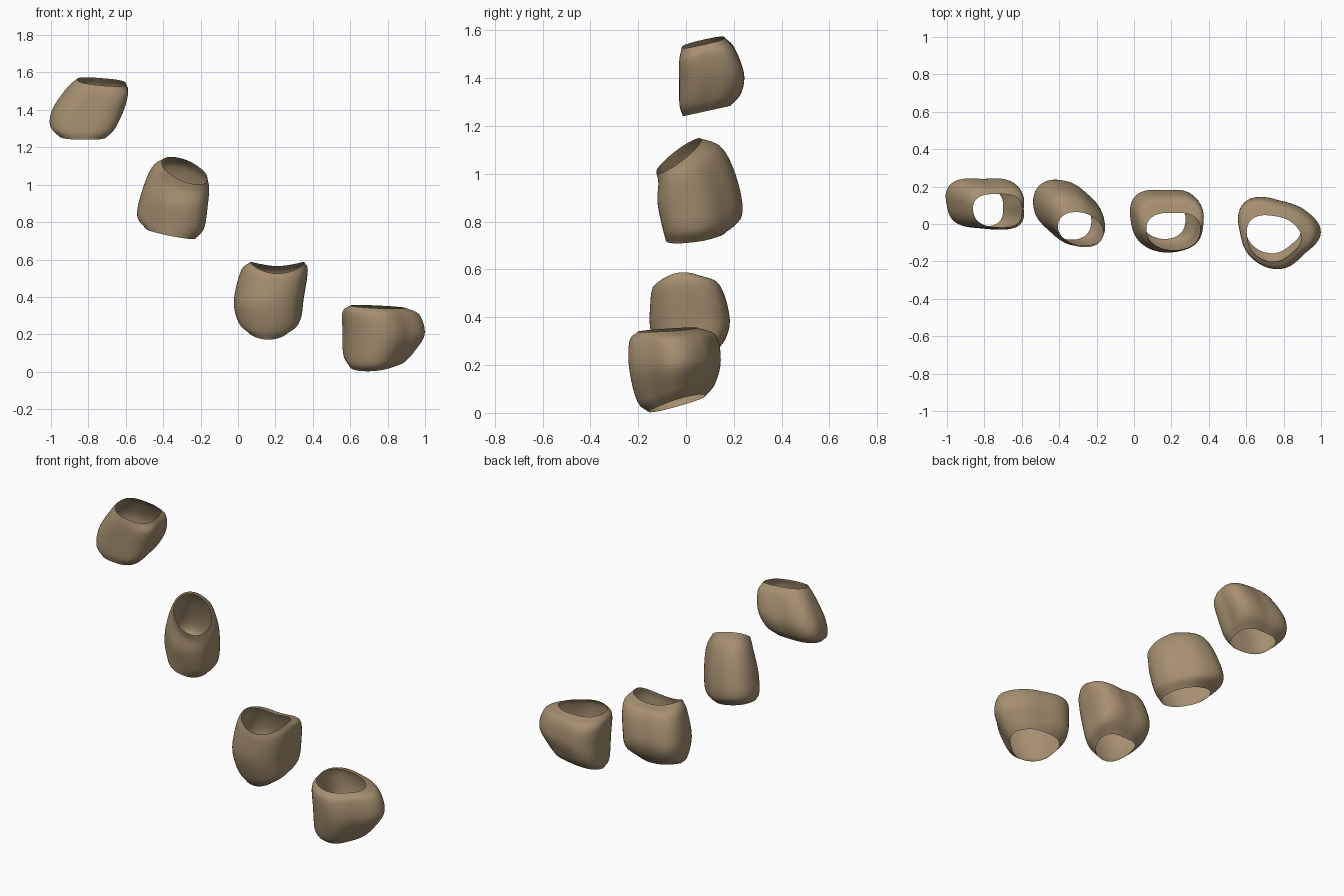
import bpy
import math

SEG, SUB = 64, 8          # points round each ring, steps between key rings
PROFILE_FADE = (0.6, 0.95, 1.0, 1.0, 0.65)   # how strongly each ring takes the profile

clay = bpy.data.materials.new("tan_brown")
clay.diffuse_color = (0.38, 0.28, 0.165, 1.0)


def spline(p0, p1, p2, p3, t):
    """Catmull-Rom value between p1 and p2."""
    return 0.5 * (2 * p1 + (p2 - p0) * t + (2 * p0 - 5 * p1 + 4 * p2 - p3) * t * t
                  + (3 * p1 - p0 - 3 * p2 + p3) * t ** 3)


def profile_radius(profile, angle):
    """Smooth periodic radius through eight values, one per 45 degrees."""
    f = (angle / (2 * math.pi)) * 8
    i = int(f)
    return spline(*[profile[(i + k) % 8] for k in (-1, 0, 1, 2)], f - i)


def smooth_rings(rings):
    """Interpolate the key rings from the top rim down to the bottom rim."""
    first = [2 * a - b for a, b in zip(rings[0], rings[1])]
    last = [2 * a - b for a, b in zip(rings[-1], rings[-2])]
    keys = [first] + [list(r) for r in rings] + [last]
    out = []
    for i in range(1, len(keys) - 2):
        for s in range(SUB):
            out.append([spline(*q, s / SUB) for q in zip(*keys[i - 1:i + 3])])
    out.append(keys[-2])
    return out


def bead(name, profile, rings):
    """Open rounded tube. Ring: centre xyz, half widths xy, slopes xy, saddle."""
    full = [tuple(r) + (f,) for r, f in zip(rings, PROFILE_FADE)]
    loops = smooth_rings(full)
    verts, faces = [], []
    for cx, cy, cz, hx, hy, sx, sy, bow, fade in loops:
        for j in range(SEG):
            a = 2 * math.pi * j / SEG
            r = 1 + (profile_radius(profile, a) - 1) * fade
            dx, dy = hx * r * math.cos(a), hy * r * math.sin(a)
            dz = sx * dx + sy * dy + bow * math.cos(a) ** 2
            verts.append((cx + dx, cy + dy, cz + dz))
    for i in range(len(loops) - 1):
        for j in range(SEG):
            k = (j + 1) % SEG
            faces.append((i * SEG + j, (i + 1) * SEG + j, (i + 1) * SEG + k, i * SEG + k))
    mesh = bpy.data.meshes.new(name)
    mesh.from_pydata(verts, [], faces)
    mesh.materials.append(clay)
    mesh.shade_smooth()
    obj = bpy.data.objects.new(name, mesh)
    bpy.context.collection.objects.link(obj)


# Highest bead, leaning to the right
bead("bead_top", (1, 1.2, 1, 1.2, 1, 1.02, 0.95, 1.18), [
    (-0.73, 0.07, 1.55, 0.13, 0.09, -0.08, 0.22, 0.0),
    (-0.75, 0.085, 1.50, 0.16, 0.115, -0.05, 0.22, 0.0),
    (-0.80, 0.105, 1.40, 0.185, 0.135, 0.0, 0.15, 0.0),
    (-0.83, 0.10, 1.31, 0.17, 0.128, 0.0, 0.2, 0.0),
    (-0.83, 0.085, 1.262, 0.13, 0.10, 0.0, 0.22, 0.0)])

# Second bead, steep slanted mouth
bead("bead_upper_middle", (1, 0.82, 0.95, 1.18, 1, 0.82, 0.96, 1.18), [
    (-0.285, -0.03, 1.075, 0.12, 0.095, -0.25, 0.65, 0.0),
    (-0.31, 0.02, 1.03, 0.15, 0.135, -0.2, 0.45, 0.0),
    (-0.34, 0.05, 0.92, 0.172, 0.168, -0.1, 0.2, 0.0),
    (-0.36, 0.068, 0.80, 0.172, 0.165, -0.15, 0.1, 0.0),
    (-0.36, 0.04, 0.738, 0.13, 0.125, -0.18, 0.1, 0.0)])

# Third bead, saddle-shaped mouth
bead("bead_lower_middle", (1, 1.18, 1, 1.18, 1, 1.0, 1, 1.05), [
    (0.21, -0.04, 0.545, 0.143, 0.10, 0.0, 0.2, 0.04),
    (0.195, -0.005, 0.505, 0.175, 0.143, 0.0, 0.2, 0.03),
    (0.165, 0.015, 0.38, 0.182, 0.165, 0.0, 0.15, 0.0),
    (0.165, 0.025, 0.27, 0.165, 0.14, 0.0, 0.3, 0.0),
    (0.16, 0.015, 0.205, 0.115, 0.095, 0.0, 0.35, 0.02)])

# Lowest bead, with a pointed right side
bead("bead_bottom", (1, 0.88, 0.9, 1.25, 1, 1.0, 1.02, 0.84), [
    (0.75, -0.075, 0.347, 0.145, 0.125, -0.04, 0.06, 0.0),
    (0.77, -0.055, 0.31, 0.20, 0.178, -0.03, 0.06, 0.0),
    (0.785, -0.045, 0.20, 0.213, 0.188, 0.0, 0.1, 0.0),
    (0.757, -0.04, 0.09, 0.183, 0.16, 0.08, 0.25, 0.0),
    (0.745, -0.035, 0.042, 0.148, 0.12, 0.1, 0.3, 0.0)])
